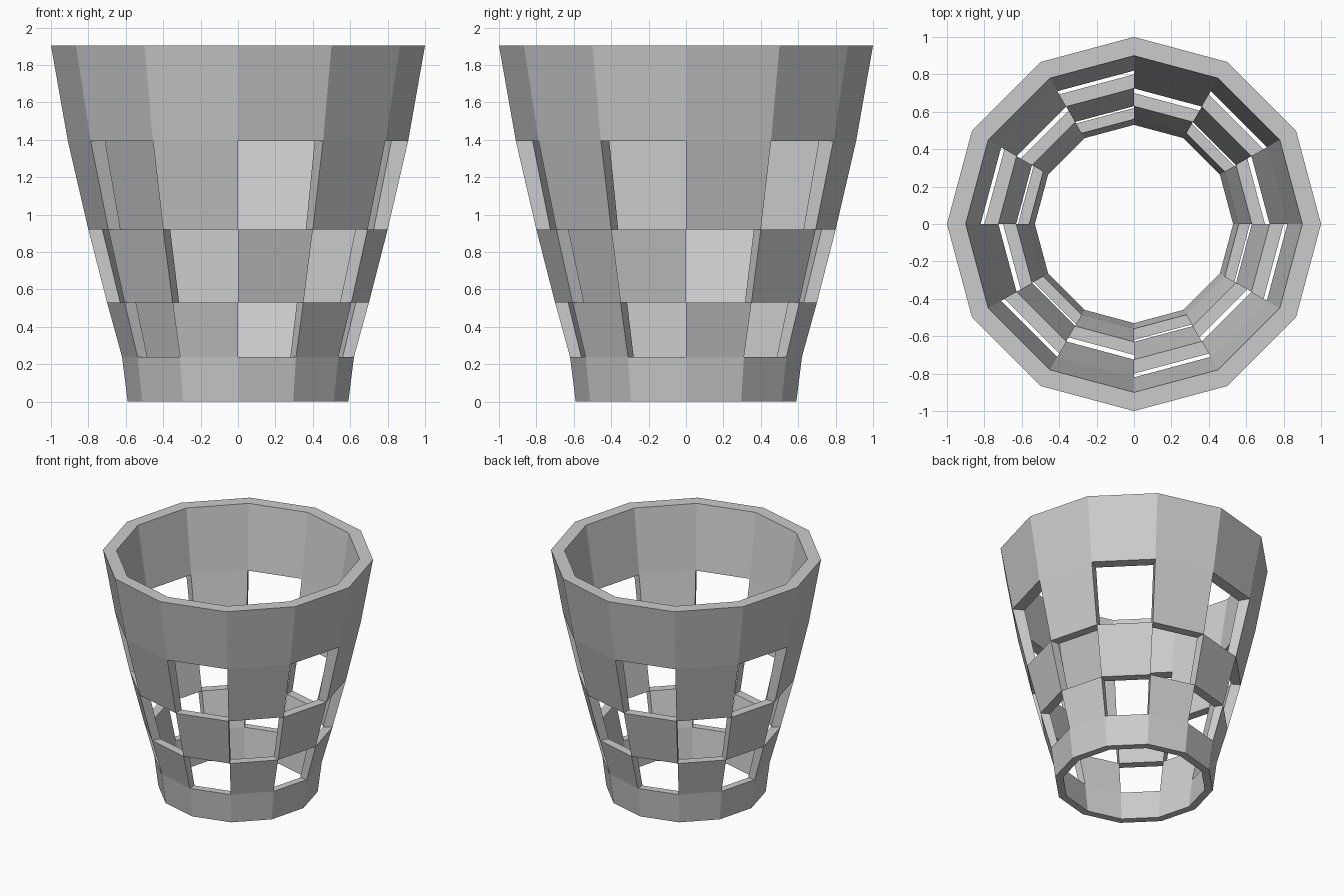
import bpy, bmesh, math

if "Cube" in bpy.data.objects:
    bpy.data.objects.remove(bpy.data.objects["Cube"])

SIDES = 12
# wall profile, bottom to top: (z, outer radius, inner radius)
PROFILE = [(0, .59, .53), (.24, .62, .56), (.53, .70, .63),
           (.92, .80, .725), (1.395, .91, .82), (1.905, 1.0, .90)]
ROWS = len(PROFILE) - 1


def solid(row, seg):
    """Solid bands at base and rim, checkerboard openings between."""
    if row < 0 or row >= ROWS:
        return False
    if row in (0, ROWS - 1):
        return True
    return (row + seg) % 2 == 1


bm = bmesh.new()


def ring(z, r):
    return [bm.verts.new((r * math.cos(2 * math.pi * i / SIDES),
                          r * math.sin(2 * math.pi * i / SIDES), z))
            for i in range(SIDES)]


outer = [ring(z, ro) for z, ro, ri in PROFILE]
inner = [ring(z, ri) for z, ro, ri in PROFILE]

# each solid panel gets its outer and inner face, plus edges facing openings
for row in range(ROWS):
    for seg in range(SIDES):
        if not solid(row, seg):
            continue
        nxt, up = (seg + 1) % SIDES, row + 1
        a, b, c, d = outer[row][seg], outer[row][nxt], outer[up][nxt], outer[up][seg]
        e, f, g, h = inner[row][seg], inner[row][nxt], inner[up][nxt], inner[up][seg]
        bm.faces.new((a, b, c, d))
        bm.faces.new((f, e, h, g))
        if not solid(row - 1, seg):
            bm.faces.new((e, f, b, a))
        if not solid(row + 1, seg):
            bm.faces.new((d, c, g, h))
        if not solid(row, (seg - 1) % SIDES):
            bm.faces.new((e, a, d, h))
        if not solid(row, nxt):
            bm.faces.new((b, f, g, c))

mesh = bpy.data.meshes.new("basket_pot")
bm.to_mesh(mesh)
bm.free()
pot = bpy.data.objects.new("basket_pot", mesh)
bpy.context.collection.objects.link(pot)
